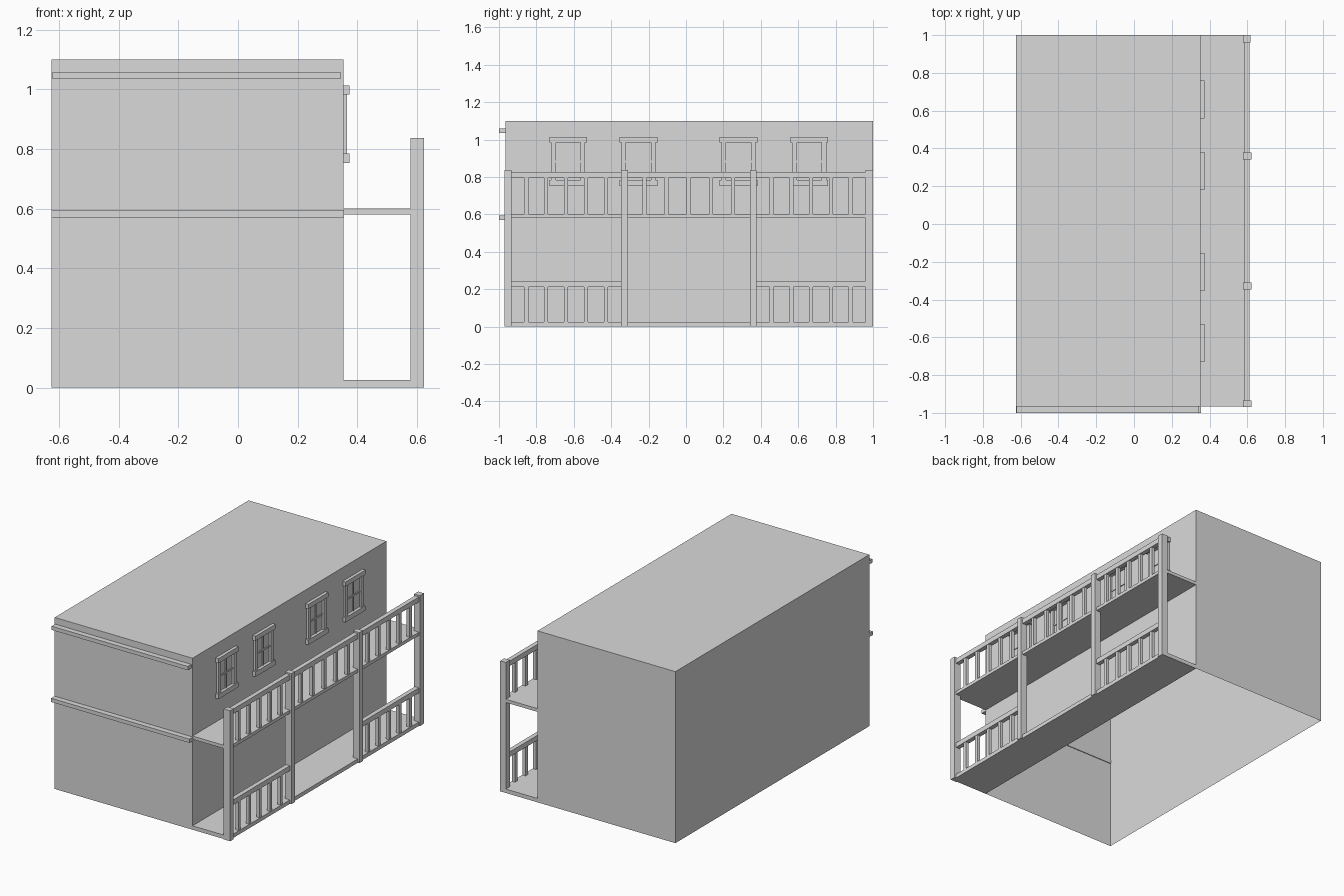
import bpy

if "Cube" in bpy.data.objects:
    bpy.data.objects.remove(bpy.data.objects["Cube"])

grey = bpy.data.materials.new("plain_grey")
grey.diffuse_color = (0.7, 0.7, 0.7, 1)
grey.use_nodes = True
grey.node_tree.nodes["Principled BSDF"].inputs["Base Color"].default_value = grey.diffuse_color


def box(name, x0, x1, y0, y1, z0, z1, open_bottom=False):
    xs, ys, zs = (x0, x1), (y0, y1), (z0, z1)
    verts = [(x, y, z) for x in xs for y in ys for z in zs]
    faces = [(0, 1, 3, 2), (4, 6, 7, 5), (0, 4, 5, 1),
             (2, 3, 7, 6), (1, 5, 7, 3)]
    if not open_bottom:
        faces.append((0, 2, 6, 4))
    me = bpy.data.meshes.new(name)
    me.from_pydata(verts, [], faces)
    me.materials.append(grey)
    ob = bpy.data.objects.new(name, me)
    bpy.context.collection.objects.link(ob)
    return ob


WALL = 0.353
EDGE = 0.612

# main building, open underneath, and the two mouldings on the front
box("building_body", -0.625, WALL, -0.965, 1.0, 0, 1.10, open_bottom=True)
box("upper_moulding", -0.622, 0.344, -1.0, -0.965, 1.034, 1.058)
box("lower_moulding", -0.625, 0.356, -1.0, -0.960, 0.571, 0.595)

# porch floor and balcony deck
box("porch_floor", WALL, EDGE, -0.965, 1.0, 0, 0.025)
box("balcony_deck", WALL, EDGE, -0.965, 1.0, 0.580, 0.601)

# posts: the end pair is flush with the rails, the middle pair stands proud
posts = [(-0.97, -0.934), (-0.348, -0.311), (0.341, 0.378), (0.960, 1.0)]
for i, (y0, y1) in enumerate(posts):
    front = 0.623 if i != 3 else 0.618
    box("porch_post", 0.578, front, y0, y1, 0, 0.837)

# railings: balcony runs all along, ground level leaves the centre open
for bay in range(3):
    a, b = posts[bay][1], posts[bay + 1][0]
    levels = [("balcony", 0.601, 0.795, 0.827)]
    if bay != 1:
        levels.append(("porch", 0.025, 0.212, 0.244))
    for level, floor, low, top in levels:
        box(level + "_rail", 0.583, EDGE, a, b, low, top)
        for k in range(5):
            y = a + (b - a) * (k + 0.75) / 5.5
            box(level + "_baluster", 0.588, 0.609, y - 0.011, y + 0.011, floor, low)

# windows on the balcony wall
for y in (-0.630, -0.254, 0.281, 0.659):
    box("window_header", WALL, 0.373, y - 0.101, y + 0.101, 0.983, 1.013)
    box("window_sill", WALL, 0.373, y - 0.101, y + 0.101, 0.753, 0.784)
    for s in (-1, 1):
        lo, hi = sorted((y + s * 0.066, y + s * 0.091))
        box("window_jamb", WALL, 0.366, lo, hi, 0.784, 0.983)
    box("window_mullion", WALL, 0.358, y - 0.005, y + 0.005, 0.784, 0.983)
    box("window_crossbar", WALL, 0.358, y - 0.066, y + 0.066, 0.878, 0.888)
